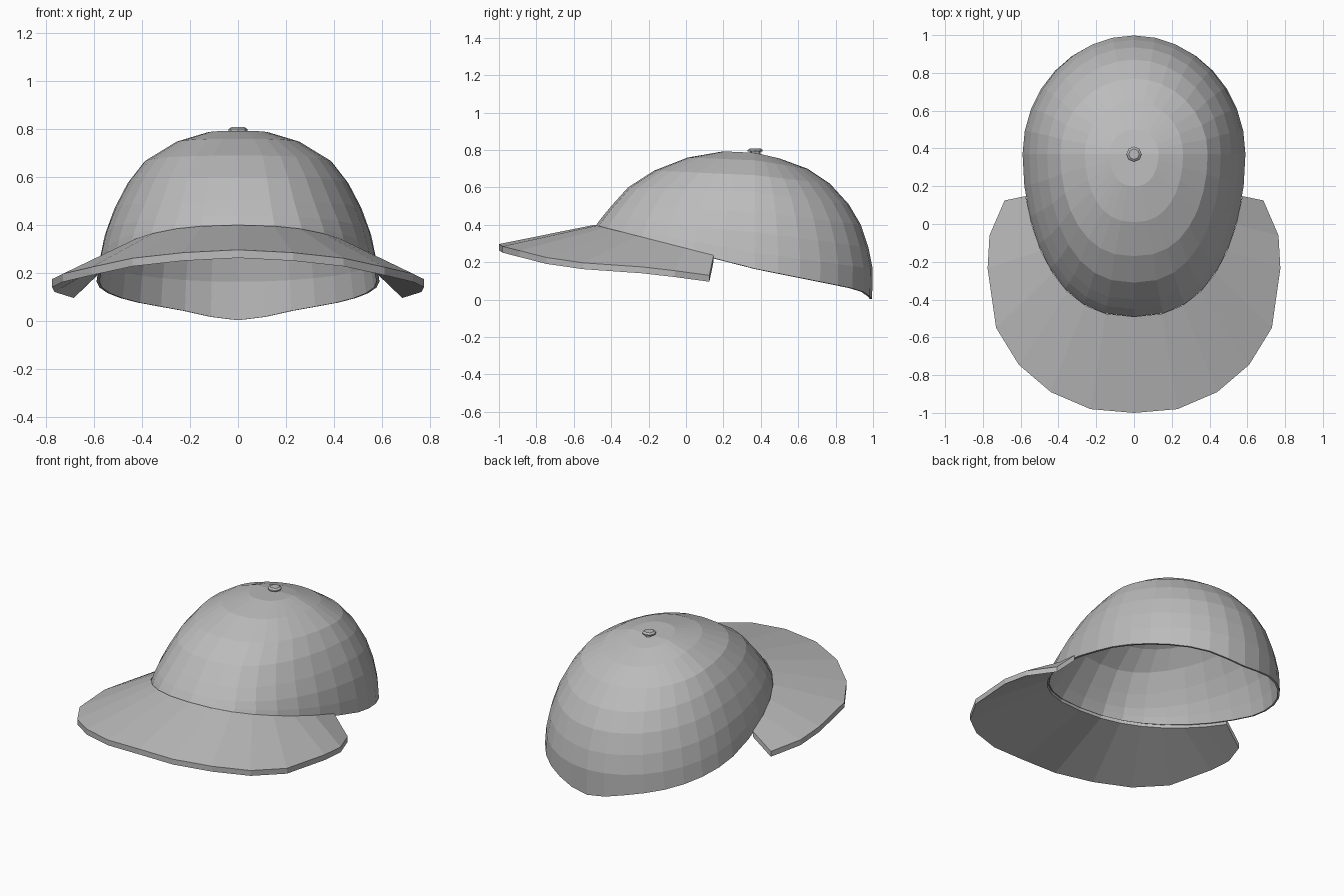
import bpy, bmesh, math
from mathutils import Matrix

if "Cube" in bpy.data.objects:
    bpy.data.objects.remove(bpy.data.objects["Cube"], do_unlink=True)

grey = bpy.data.materials.new("cloth_grey")
grey.use_nodes = True
colour = (0.5, 0.5, 0.5, 1)
grey.diffuse_color = colour
grey.node_tree.nodes["Principled BSDF"].inputs["Base Color"].default_value = colour

CENTRE_Y = 0.37
SEGMENTS = 32
# Crown profiles from the top down to the rim: (reach, height)
FRONT = [(.17, .793), (.36, .76), (.54, .69), (.68, .60), (.77, .50), (.82, .44), (.842, .41), (.86, .385)]
SIDE = [(.13, .785), (.26, .745), (.39, .665), (.46, .575), (.515, .47), (.555, .36), (.578, .25), (.59, .165)]
BACK = [(.13, .755), (.28, .70), (.40, .62), (.50, .51), (.565, .40), (.605, .28), (.628, .165), (.625, .04)]


def finish(name, bm):
    bmesh.ops.recalc_face_normals(bm, faces=bm.faces)
    mesh = bpy.data.meshes.new(name)
    bm.to_mesh(mesh)
    bm.free()
    mesh.materials.append(grey)
    obj = bpy.data.objects.new(name, mesh)
    bpy.context.collection.objects.link(obj)
    return obj


def crown_point(ring, angle):
    """Point on one crown ring; angle 0 is the front, a half turn is the back."""
    s, c = math.sin(angle), math.cos(angle)
    end = FRONT if c > 0 else BACK
    power = .82 if c > 0 else 1
    x = math.copysign(abs(s) ** power, s) * SIDE[ring][0]
    z = SIDE[ring][1] + (end[ring][1] - SIDE[ring][1]) * abs(c)
    if c < 0 and ring == len(SIDE) - 1:
        z -= .037 * abs(c) ** 20          # rim dips to a point at the back
    return x, CENTRE_Y - c * end[ring][0], z


# Crown: open domed shell
bm = bmesh.new()
top = bm.verts.new((0, CENTRE_Y, .785))
rings = [[bm.verts.new(crown_point(k, math.tau * i / SEGMENTS)) for i in range(SEGMENTS)]
         for k in range(len(SIDE))]
for i in range(SEGMENTS):
    j = (i + 1) % SEGMENTS
    bm.faces.new((top, rings[0][i], rings[0][j]))
    for upper, lower in zip(rings, rings[1:]):
        bm.faces.new((upper[i], lower[i], lower[j], upper[j]))
crown = finish("crown", bm)
shell = crown.modifiers.new("thickness", "SOLIDIFY")
shell.thickness = .012
shell.offset = -1

# Brim: curved plate from the crown's front rim out to its edge, mirrored
OUTER = [(0, -1, .297), (.23, -.98, .285), (.44, -.89, .262), (.61, -.745, .225),
         (.73, -.55, .197), (.775, -.235, .175), (.765, -.06, .155), (.685, .125, .13)]
THICK = .034
half = []
for i, outer in enumerate(OUTER):
    x, y, z = crown_point(len(SIDE) - 1, math.radians(75) * i / (len(OUTER) - 1))
    half.append(((x, y, z + .015), outer))
mirrored = [tuple((-x, y, z) for x, y, z in pair) for pair in half[:0:-1]]
bm = bmesh.new()
columns = []
for inner, outer in mirrored + half:
    low = [(x, y, z - THICK) for x, y, z in (outer, inner)]
    columns.append([bm.verts.new(p) for p in (inner, outer, *low)])
for a, b in zip(columns, columns[1:]):
    for k in range(4):
        n = (k + 1) % 4
        bm.faces.new((a[k], a[n], b[n], b[k]))
bm.faces.new(columns[0])
bm.faces.new(columns[-1])
finish("brim", bm)

# Top button: octagonal cap on a short stem
bm = bmesh.new()
for r1, r2, depth, z in ((.027, .027, .02, .785), (.04, .04, .008, .796), (.04, .028, .008, .804)):
    bmesh.ops.create_cone(bm, cap_ends=True, segments=8, radius1=r1, radius2=r2,
                          depth=depth, matrix=Matrix.Translation((0, CENTRE_Y, z)))
finish("top_button", bm)
